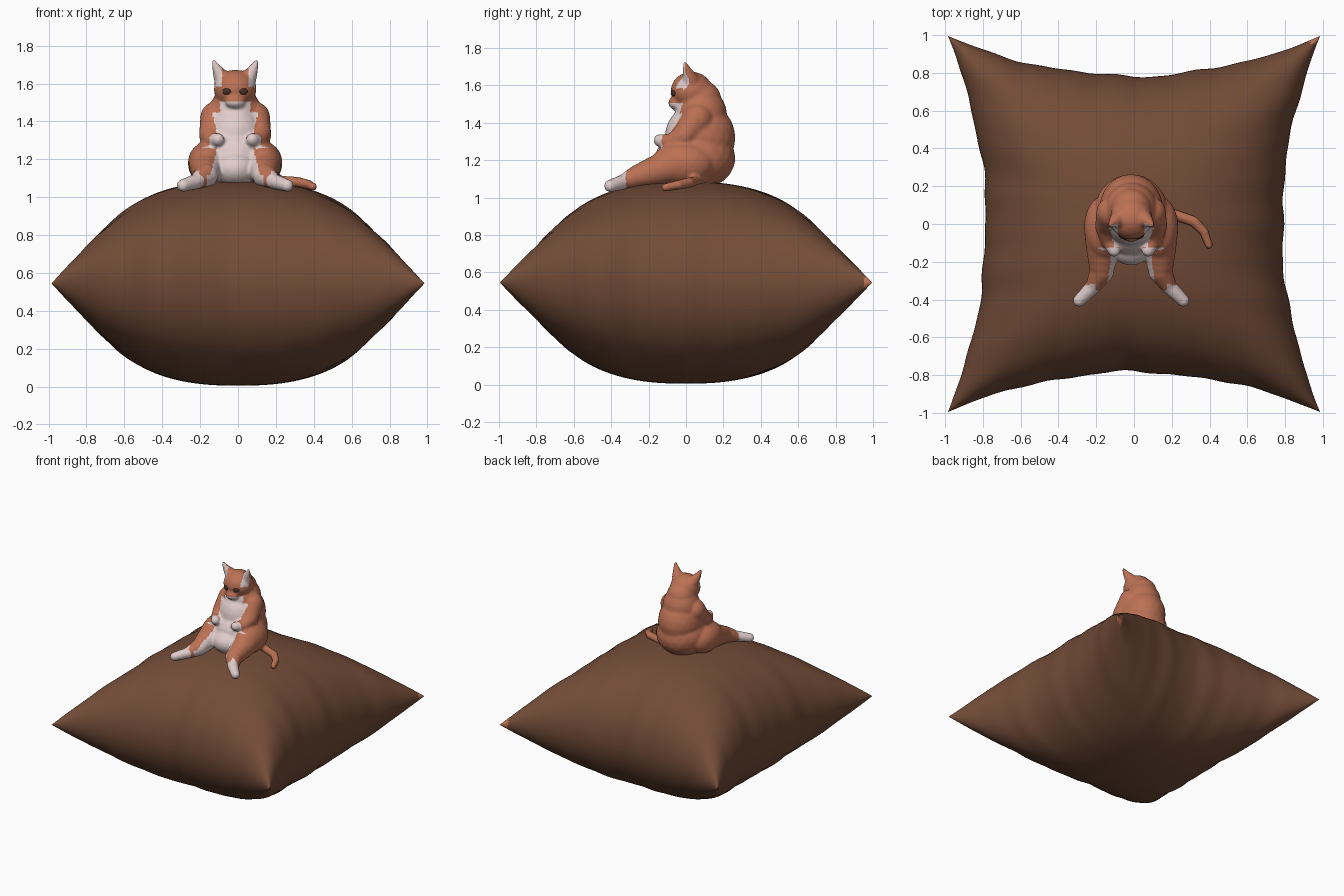
import bpy, bmesh, math
from mathutils import Matrix, Vector

if "Cube" in bpy.data.objects:
    bpy.data.objects.remove(bpy.data.objects["Cube"])


def material(name, rgb):
    m = bpy.data.materials.new(name)
    m.diffuse_color = (*rgb, 1)
    m.use_nodes = True
    m.node_tree.nodes["Principled BSDF"].inputs["Base Color"].default_value = m.diffuse_color
    return m


BROWN = material("cushion brown", (0.17, 0.072, 0.039))
GINGER = material("ginger fur", (0.50, 0.165, 0.09))
WHITE = material("white fur", (0.75, 0.61, 0.60))
DARK = material("eye dark", (0.06, 0.03, 0.022))
CX = -0.015  # the cat sits slightly off centre


def add_object(name, mesh, mats):
    ob = bpy.data.objects.new(name, mesh)
    bpy.context.collection.objects.link(ob)
    for m in mats:
        mesh.materials.append(m)
    mesh.polygons.foreach_set("use_smooth", [True] * len(mesh.polygons))
    return ob


# ---------- cushion: two puffed sheets sharing a concave square seam ----------
def folds(t, phase):
    return (math.sin(9 * t + phase) + 0.7 * math.sin(17 * t + 2.3 * phase)
            + 0.5 * math.sin(29 * t + 1.1 * phase)) / 2


def cushion_point(u, v, side):
    pu, pv = (1 if u > 0 else 2.6), (4 if v > 0 else 5.3)
    fu, fv = folds(v, pu) * (1 - v * v), folds(u, pv) * (1 - u * u)
    x = u * (0.785 + 0.20 * v * v + 0.012 * fu * abs(u) ** 8)
    y = v * (0.785 + 0.21 * u * u + 0.012 * fv * abs(v) ** 8)
    h = 0.54 * math.sqrt(max(0, (1 - abs(u) ** 2.5) * (1 - abs(v) ** 2.5)))
    h *= 1 + 0.07 * (fu * abs(u) ** 4 + fv * abs(v) ** 4)
    return x, y, 0.545 + side * h


N = 64
steps = [math.sin(math.pi / 2 * (2 * i / N - 1)) for i in range(N + 1)]
verts, faces = [], []
for side in (1, -1):
    base = len(verts)
    verts += [cushion_point(u, v, side) for u in steps for v in steps]
    for i in range(N):
        for j in range(N):
            a = base + i * (N + 1) + j
            q = (a, a + N + 1, a + N + 2, a + 1)
            faces.append(q if side > 0 else q[::-1])
me = bpy.data.meshes.new("cushion")
me.from_pydata(verts, [], faces)
bm = bmesh.new()
bm.from_mesh(me)
bmesh.ops.remove_doubles(bm, verts=bm.verts, dist=0.0004)
for f in bm.faces:
    c = f.calc_center_median()
    if c.x > 0.93 and c.y > 0.955:  # one ginger corner tip
        f.material_index = 1
bm.to_mesh(me)
bm.free()
add_object("cushion", me, [BROWN, GINGER])

# ---------- cat: overlapping volumes fused into one skin ----------
bm = bmesh.new()
bmesh.ops.create_icosphere(bm, subdivisions=3, radius=1)
bm.verts.index_update()
UNIT = [v.co.copy() for v in bm.verts]
UNIT_FACES = [[v.index for v in f.verts] for f in bm.faces]
bm.free()
verts, faces = [], []


def ball(c, r):
    base = len(verts)
    verts.extend((CX + c[0] + p.x * r[0], c[1] + p.y * r[1], c[2] + p.z * r[2]) for p in UNIT)
    faces.extend([base + i for i in f] for f in UNIT_FACES)


def limb(points, n=4):
    """Tapered tube through (x, y, z, radius) points."""
    for i, (a, b) in enumerate(zip(points, points[1:])):
        for k in range(0 if i == 0 else 1, n + 1):
            p = [s + (t - s) * k / n for s, t in zip(a, b)]
            ball(p[:3], (p[3],) * 3)


# torso, neck, head, muzzle
ball((0, 0.05, 1.21), (0.20, 0.215, 0.17))
ball((0, 0.075, 1.32), (0.17, 0.19, 0.19))
ball((0, 0.08, 1.44), (0.14, 0.14, 0.15))
ball((0, 0.075, 1.52), (0.11, 0.115, 0.11))
ball((0, 0.03, 1.57), (0.113, 0.112, 0.103))
ball((0, -0.055, 1.505), (0.055, 0.04, 0.036))
ball((0, -0.08, 1.15), (0.13, 0.14, 0.10))
for s in (-1, 1):
    # ear
    limb([(s * 0.07, 0.025, 1.63, 0.044), (s * 0.098, 0.005, 1.68, 0.024),
          (s * 0.114, -0.006, 1.718, 0.011)])
    # foreleg and paw
    limb([(s * 0.10, 0.06, 1.42, 0.085), (s * 0.13, -0.01, 1.33, 0.062),
          (s * 0.12, -0.08, 1.295, 0.045), (s * 0.09, -0.14, 1.305, 0.034)])
    # thigh, shin and foot
    ball((s * 0.145, -0.02, 1.18), (0.105, 0.17, 0.115))
    limb([(s * 0.15, -0.09, 1.165, 0.095), (s * 0.155, -0.25, 1.115, 0.065),
          (s * 0.20, -0.33, 1.085, 0.042), (s * 0.275, -0.405, 1.062, 0.034)])
# tail curling to one side
limb([(0.14, 0.08, 1.09, 0.03), (0.24, 0.045, 1.085, 0.03), (0.33, 0.015, 1.08, 0.029),
      (0.385, -0.04, 1.068, 0.026), (0.412, -0.11, 1.055, 0.022)])
me = bpy.data.meshes.new("cat volumes")
me.from_pydata(verts, [], faces)
src = bpy.data.objects.new("cat volumes", me)
bpy.context.collection.objects.link(src)
rm = src.modifiers.new("fuse", 'REMESH')
rm.mode = 'VOXEL'
rm.voxel_size = 0.01
sm = src.modifiers.new("soften", 'SMOOTH')
sm.factor = 0.5
sm.iterations = 4
dg = bpy.context.evaluated_depsgraph_get()
skin = bpy.data.meshes.new_from_object(src.evaluated_get(dg))
skin.name = "cat"
bpy.data.objects.remove(src)
skin.materials.clear()
add_object("cat", skin, [GINGER, WHITE])


def is_white(c, n):
    x, y, z = abs(c.x - CX), c.y, c.z
    if z > 1.58:  # front of the ears
        return 0.07 < x and n.y < -0.25 and y < 0.02
    if z > 1.45:  # muzzle and throat
        return z < 1.505 and x < 0.08 and y < -0.005
    if y < -0.35 or (y < -0.32 and x > 0.19):  # feet
        return True
    if y < -0.128 and 1.26 < z < 1.36 and x > 0.04:  # paws
        return True
    if y < -0.18 and z < 1.12 and x < 0.15:  # inner shins
        return True
    half = 0.085 + 0.03 * abs(z - 1.30) / 0.12  # bib and belly
    return y < 0.02 and x < half and n.y < 0.2


for p in skin.polygons:
    p.material_index = int(is_white(p.center, p.normal))

# ---------- eyes ----------
for s, side in ((-1, "left"), (1, "right")):
    bm = bmesh.new()
    mat = (Matrix.Translation((CX + s * 0.045, -0.068, 1.558))
           @ Matrix.Rotation(s * 0.4, 4, 'Z') @ Matrix.Diagonal((0.024, 0.011, 0.017, 1)))
    bmesh.ops.create_uvsphere(bm, u_segments=20, v_segments=12, radius=1, matrix=mat)
    me = bpy.data.meshes.new("eye")
    bm.to_mesh(me)
    bm.free()
    add_object("eye_" + side, me, [DARK])
